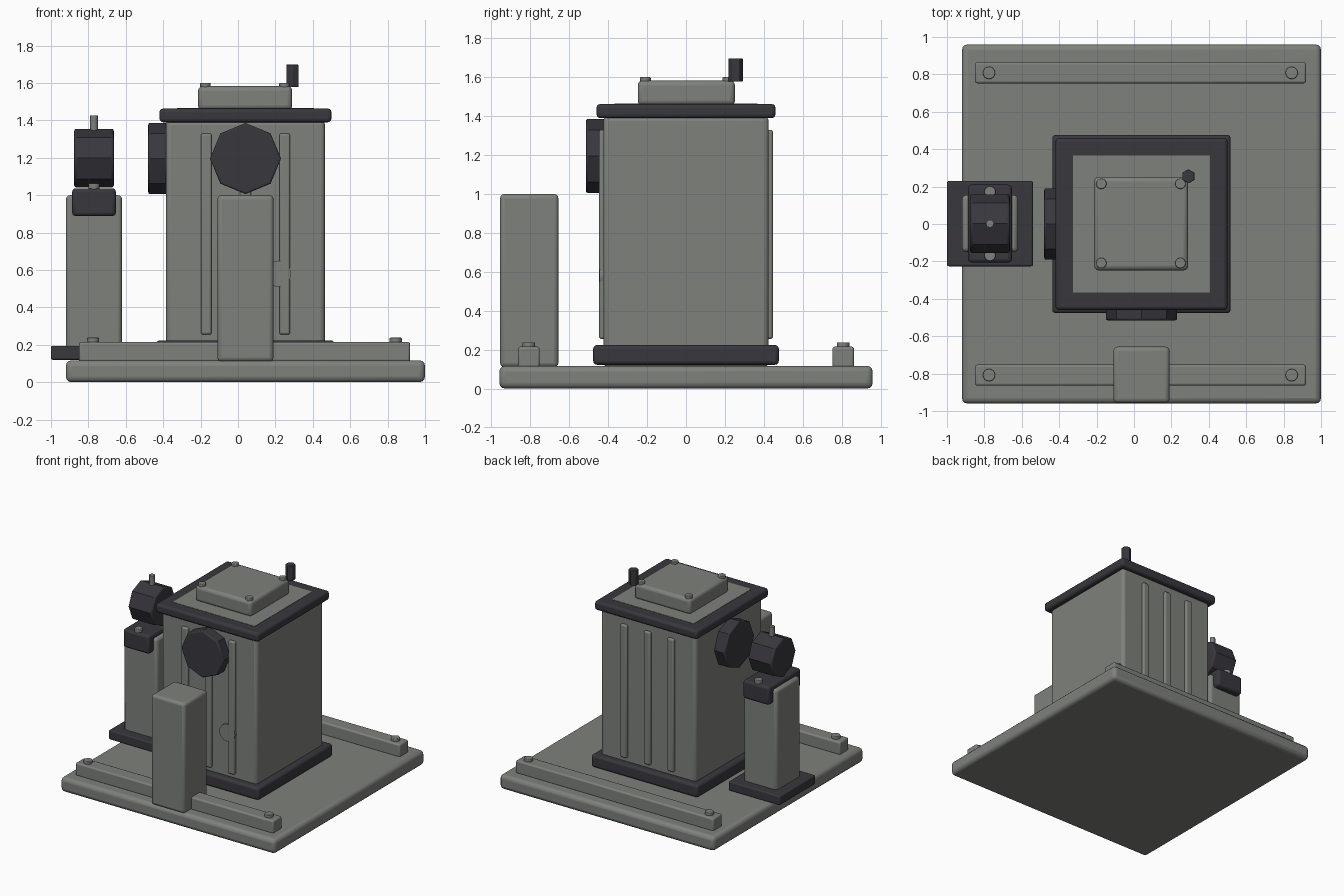
import bpy
import math

cube = bpy.data.objects.get("Cube")
if cube:
    bpy.data.objects.remove(cube, do_unlink=True)


def material(name, color):
    mat = bpy.data.materials.new(name)
    mat.use_nodes = True
    mat.diffuse_color = color
    bsdf = next(n for n in mat.node_tree.nodes if n.type == 'BSDF_PRINCIPLED')
    bsdf.inputs["Base Color"].default_value = color
    bsdf.inputs["Roughness"].default_value = 0.6
    return mat


GREY = material("warm_grey_metal", (0.21, 0.22, 0.2, 1))
DARK = material("dark_iron", (0.04, 0.038, 0.047, 1))


def finish(obj, name, mat, bevel):
    obj.name = name
    obj.data.materials.append(mat)
    if bevel:
        mod = obj.modifiers.new("Rounded edges", 'BEVEL')
        mod.width = bevel
        mod.segments = 3
        mod.limit_method = 'ANGLE'
        mod.angle_limit = math.radians(50)
    bpy.ops.object.shade_smooth_by_angle(angle=math.radians(32))
    return obj


def box(name, mat, x, y, z, bevel=0.02):
    """Box spanning the given (low, high) pairs."""
    spans = (x, y, z)
    bpy.ops.mesh.primitive_cube_add(size=1, location=[(a + b) / 2 for a, b in spans])
    obj = bpy.context.object
    size = [b - a for a, b in spans]
    for v in obj.data.vertices:
        v.co = [c * s for c, s in zip(v.co, size)]
    return finish(obj, name, mat, bevel)


def around(center, half):
    return (center - half, center + half)


def cylinder(name, mat, center, radius, depth, sides=16, axis='Z', bevel=0):
    turn = {'X': (0, math.pi / 2, 0), 'Y': (math.pi / 2, 0, 0), 'Z': (0, 0, 0)}[axis]
    bpy.ops.mesh.primitive_cylinder_add(vertices=sides, radius=radius, depth=depth,
                                        location=center, rotation=turn)
    return finish(bpy.context.object, name, mat, bevel)


TOWER_X = 0.04
POST_X = -0.77

# Base slab, with a bolted rail along the front and back
box("base_slab", GREY, (-0.92, 1.0), around(0, 0.96), (0, 0.117), 0.03)
for side, label in ((-1, "front"), (1, "back")):
    y = side * 0.808
    box(f"{label}_rail", GREY, (-0.85, 0.92), around(y, 0.056), (0.11, 0.215), 0.012)
    for x in (-0.775, 0.843):
        cylinder(f"{label}_rail_bolt", GREY, (x, y, 0.22), 0.033, 0.036, bevel=0.005)

# Main tower and its flanges
box("tower_body", GREY, around(TOWER_X, 0.425), around(0, 0.425), (0.11, 1.4), 0.025)
box("bottom_flange", DARK, around(TOWER_X, 0.477), around(0, 0.477), (0.122, 0.224))
box("top_flange", DARK, around(TOWER_X, 0.46), around(0, 0.46), (1.39, 1.463))
box("top_inlay", GREY, around(TOWER_X, 0.367), around(0, 0.367), (1.44, 1.465), 0)

# Vertical ribs on the front and back walls
for side, label in ((-1, "front"), (1, "back")):
    for step in (-1, 0, 1):
        box(f"{label}_rib", GREY, around(TOWER_X + step * 0.21, 0.029),
            around(side * 0.425, 0.022), (0.255, 1.33), 0.012)
cylinder("front_port", GREY, (0.214, -0.425, 0.58), 0.07, 0.04, 16, 'Y')

# Eight-sided covers on the front and right walls
cylinder("front_cover", DARK, (TOWER_X, -0.465, 1.196), 0.19, 0.1, 8, 'Y', 0.01)
cylinder("right_cover", DARK, (TOWER_X - 0.47, 0, 1.196), 0.19, 0.1, 8, 'X', 0.01)

# Bolted hatch and handle on the roof
box("roof_hatch", GREY, around(0.038, 0.252), around(0.002, 0.25), (1.455, 1.583), 0.025)
for x in (-0.175, 0.248):
    for y in (-0.209, 0.215):
        cylinder("hatch_bolt", GREY, (x, y, 1.586), 0.028, 0.03, bevel=0.005)
cylinder("roof_handle", DARK, (0.291, 0.255, 1.638), 0.038, 0.12, 6, bevel=0.004)

# Front pillar
box("front_pillar", GREY, around(TOWER_X, 0.15), around(-0.806, 0.15), (0.11, 1.0), 0.022)

# Right pillar with foot, bracket, drum and pin
box("pillar_foot", DARK, around(POST_X, 0.23), around(0.002, 0.228), (0.12, 0.195), 0.01)
box("right_pillar", GREY, around(POST_X, 0.15), around(0.003, 0.152), (0.13, 1.0), 0.022)
box("pillar_bracket", DARK, around(POST_X, 0.117), around(0.002, 0.208), (0.888, 1.037))
for y in (-0.168, 0.172):
    cylinder("bracket_bolt", GREY, (POST_X, y, 1.045), 0.03, 0.036, bevel=0.005)
cylinder("drum", DARK, (POST_X, 0.002, 1.198), 0.157, 0.212, 8, 'X', 0.012)
cylinder("drum_pin", GREY, (POST_X, 0.002, 1.38), 0.021, 0.09, 12)
